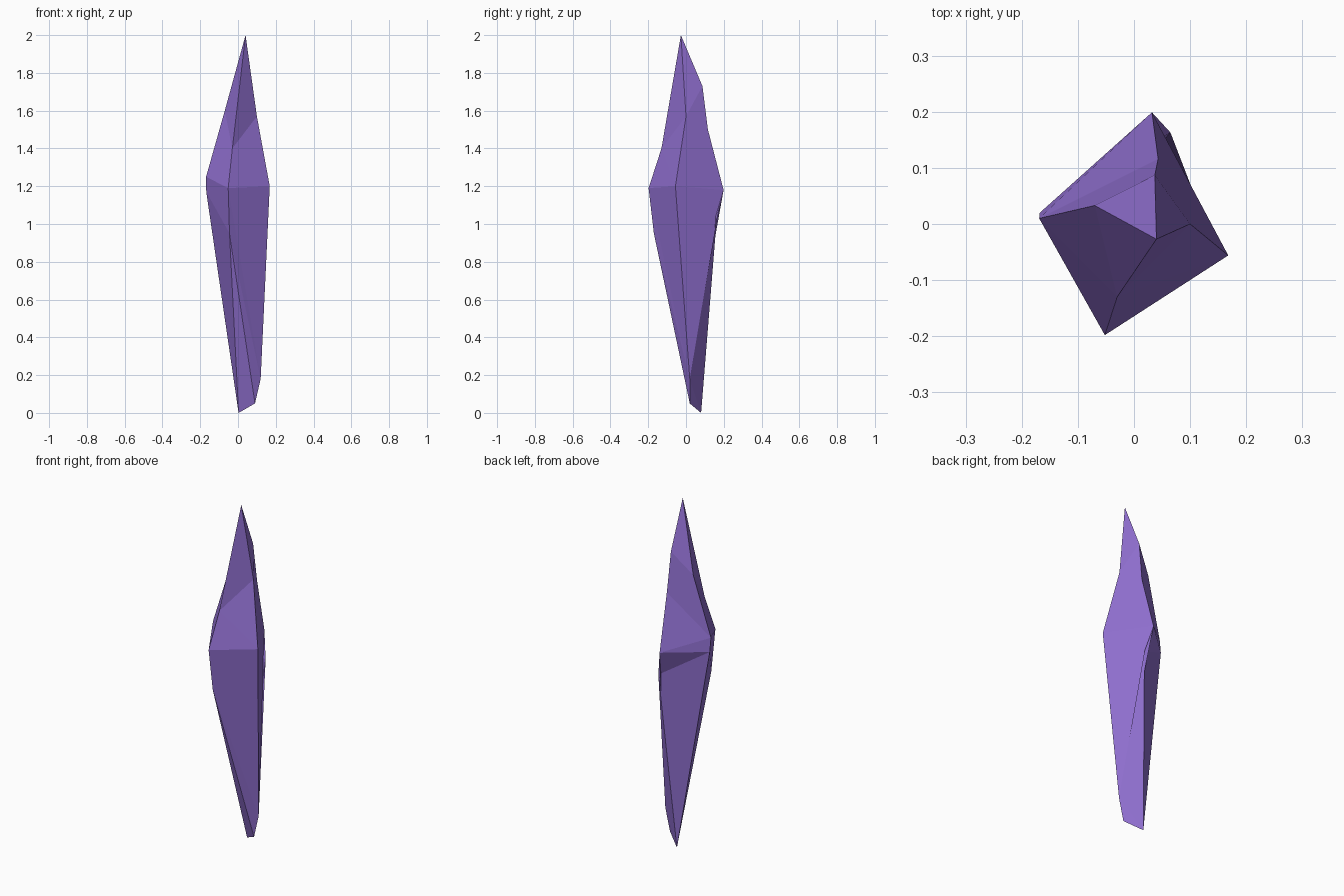
import bpy, bmesh

if "Cube" in bpy.data.objects:
    bpy.data.objects.remove(bpy.data.objects["Cube"])

tip, foot, heel = (0.04, -0.027, 2.0), (0.003, 0.08, 0.0), (0.09, 0.02, 0.05)

# Ridge lines of the four-sided crystal, each listed from bottom to top
left = [foot, (-0.168, 0.02, 1.17), (-0.169, 0.01, 1.25), (-0.07, 0.033, 1.60), tip]
front = [foot, (-0.045, -0.17, 0.95), (-0.052, -0.198, 1.19), (-0.03, -0.13, 1.40), tip]
right = [foot, heel, (0.12, 0.02, 0.18), (0.168, -0.056, 1.20), (0.10, 0.0, 1.57), tip]
back = [foot, (0.065, 0.163, 1.03), (0.032, 0.199, 1.18),
        (0.043, 0.116, 1.50), (0.037, 0.087, 1.73), tip]

bm = bmesh.new()
verts = {}


def vert(p):
    if p not in verts:
        verts[p] = bm.verts.new(p)
    return verts[p]


def face(*pts):
    if len(set(pts)) == 3:
        bm.faces.new([vert(p) for p in pts])


def facet_strip(a, b):
    """Fill the side between two ridges, stepping up the lower one first."""
    i = j = 0
    while i < len(a) - 1 or j < len(b) - 1:
        if j == len(b) - 1 or (i < len(a) - 1 and a[i + 1][2] < b[j + 1][2]):
            face(a[i], b[j], a[i + 1])
            i += 1
        else:
            face(a[i], b[j], b[j + 1])
            j += 1


# Four sides
facet_strip(left, front)
facet_strip([heel] + front[1:], right[1:])
facet_strip(right, back)
facet_strip(back, left)
# Slanted facet at the foot
face(foot, heel, front[1])

bmesh.ops.recalc_face_normals(bm, faces=bm.faces)
bmesh.ops.dissolve_limit(bm, angle_limit=0.01, verts=bm.verts, edges=bm.edges)
mesh = bpy.data.meshes.new("crystal")
bm.to_mesh(mesh)
bm.free()

crystal = bpy.data.objects.new("crystal", mesh)
bpy.context.collection.objects.link(crystal)

# Purple colour
mat = bpy.data.materials.new("purple")
mat.diffuse_color = (0.28, 0.16, 0.63, 1)
mat.use_nodes = True
mat.node_tree.nodes["Principled BSDF"].inputs["Base Color"].default_value = mat.diffuse_color
mesh.materials.append(mat)
